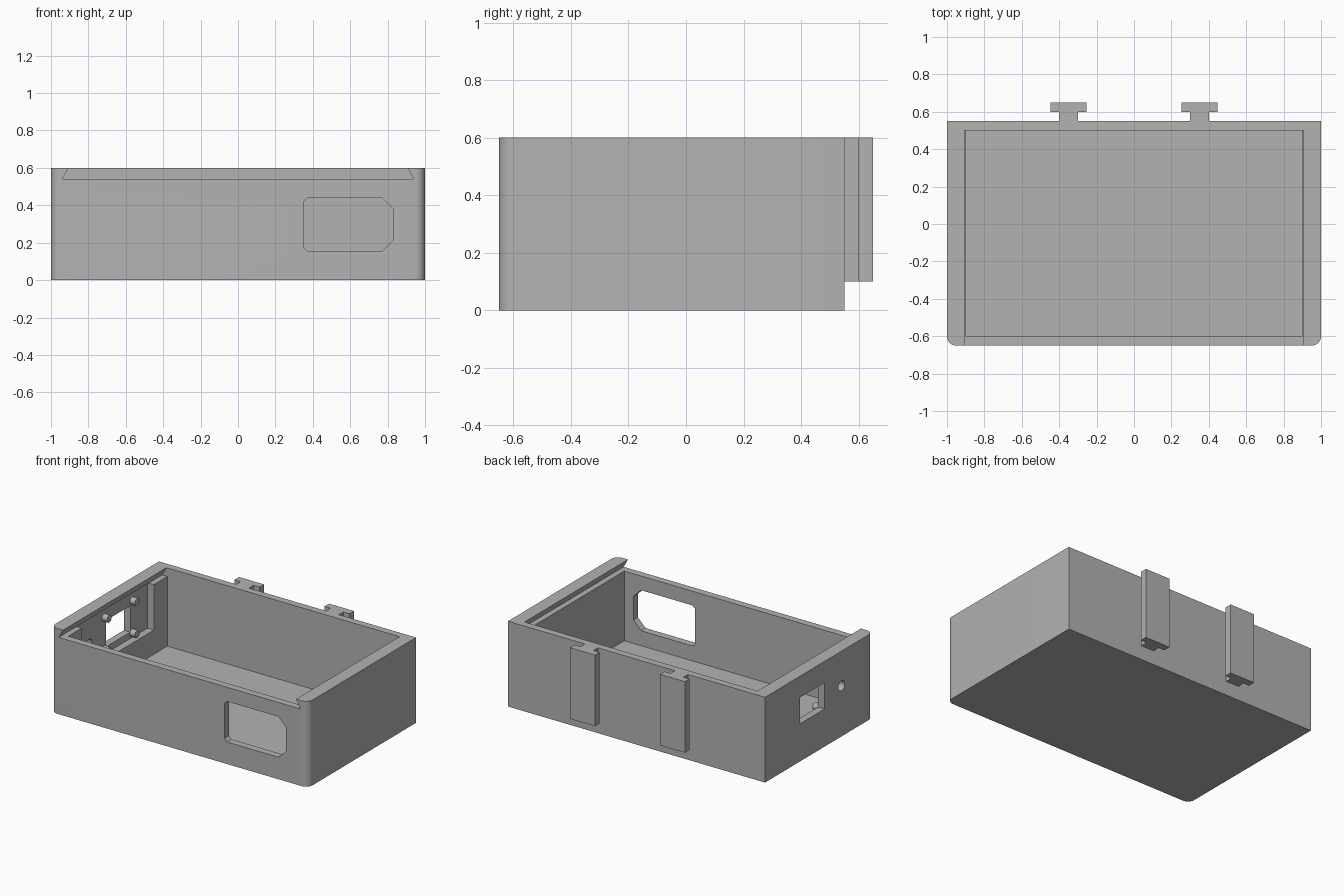
import bpy, bmesh, math
from mathutils import Matrix, Vector

cube = bpy.data.objects.get("Cube")
if cube:
    bpy.data.objects.remove(cube, do_unlink=True)

GREY = (0.45, 0.45, 0.45, 1)
mat = bpy.data.materials.new("plain grey")
mat.use_nodes = True
mat.diffuse_color = GREY
mat.node_tree.nodes["Principled BSDF"].inputs["Base Color"].default_value = GREY


def prism(name, outline, axis, start, end):
    """Extrude a 2D outline along an axis: x takes (y, z), y takes (x, z), z takes (x, y)."""
    i = "xyz".index(axis)

    def place(p, d):
        c = list(p)
        c.insert(i, d)
        return Vector(c)

    bm = bmesh.new()
    face = bm.faces.new([bm.verts.new(place(p, start)) for p in outline])
    top = bmesh.ops.extrude_face_region(bm, geom=[face])["geom"]
    verts = [v for v in top if isinstance(v, bmesh.types.BMVert)]
    bmesh.ops.translate(bm, verts=verts, vec=place((0, 0), end - start))
    bmesh.ops.recalc_face_normals(bm, faces=bm.faces)
    mesh = bpy.data.meshes.new(name)
    bm.to_mesh(mesh)
    bm.free()
    mesh.materials.append(mat)
    obj = bpy.data.objects.new(name, mesh)
    bpy.context.collection.objects.link(obj)
    return obj


def rect(a0, a1, b0, b1):
    return [(a0, b0), (a1, b0), (a1, b1), (a0, b1)]


def circle(a, b, r, n=24):
    return [(a + r * math.cos(math.tau * k / n), b + r * math.sin(math.tau * k / n))
            for k in range(n)]


def arc(cx, cy, r, a0, a1, n=8):
    return [(cx + r * math.cos(math.radians(a0 + (a1 - a0) * k / n)),
             cy + r * math.sin(math.radians(a0 + (a1 - a0) * k / n))) for k in range(n + 1)]


def activate(obj):
    bpy.ops.object.select_all(action='DESELECT')
    obj.select_set(True)
    bpy.context.view_layer.objects.active = obj


def cut(obj, cutter):
    activate(obj)
    mod = obj.modifiers.new("cut", 'BOOLEAN')
    mod.operation = 'DIFFERENCE'
    mod.solver = 'EXACT'
    mod.object = cutter
    bpy.ops.object.modifier_apply(modifier=mod.name)
    bpy.data.objects.remove(cutter, do_unlink=True)


# Box body with rounded front corners
R = 0.05
outline = arc(-1 + R, -0.65 + R, R, 180, 270) + arc(1 - R, -0.65 + R, R, 270, 360)
outline += [(1, 0.55), (-1, 0.55)]
body = prism("box_body", outline, 'z', 0, 0.6)

# Main cavity and sliding lid dovetail, open at the front
cut(body, prism("cavity", rect(-0.9, 0.9, -0.6, 0.5), 'z', 0.05, 0.57))
slot = [(-0.94, 0.54), (0.94, 0.54), (0.89, 0.63), (-0.89, 0.63)]
cut(body, prism("lid_slot", slot, 'y', -0.8, 0.5))

# Front window with clipped corners
window = [(0.37, 0.155), (0.77, 0.155), (0.83, 0.215), (0.83, 0.38),
          (0.77, 0.44), (0.37, 0.44), (0.35, 0.42), (0.35, 0.175)]
cut(body, prism("front_window", window, 'y', -0.7, -0.55))

# Recess, port and round hole in the side wall
cut(body, prism("side_recess", rect(-0.45, 0.35, 0.22, 0.54), 'x', -0.95, -0.8))
cut(body, prism("side_port", rect(-0.11, 0.16, 0.265, 0.45), 'x', -1.1, -0.85))
cut(body, prism("side_hole", circle(-0.3, 0.355, 0.035), 'x', -1.1, -0.85))
activate(body)
bpy.ops.object.shade_smooth_by_angle(angle=math.radians(30))

# Mounting pegs around the port
for y in (-0.13, 0.18):
    for z in (0.255, 0.48):
        peg = prism("mounting_peg", circle(y, z, 0.026, 16), 'x', -0.955, -0.91)
        activate(peg)
        bpy.ops.object.shade_smooth_by_angle(angle=math.radians(30))

# T-shaped hanging rails on the back
for side, x in (("right", -0.35), ("left", 0.35)):
    half = [(0.05, 0.545), (0.05, 0.6), (0.097, 0.6), (0.097, 0.65)]
    tee = [(x + a, b) for a, b in half] + [(x - a, b) for a, b in reversed(half)]
    prism(side + "_back_rail", tee, 'z', 0.1, 0.6)
